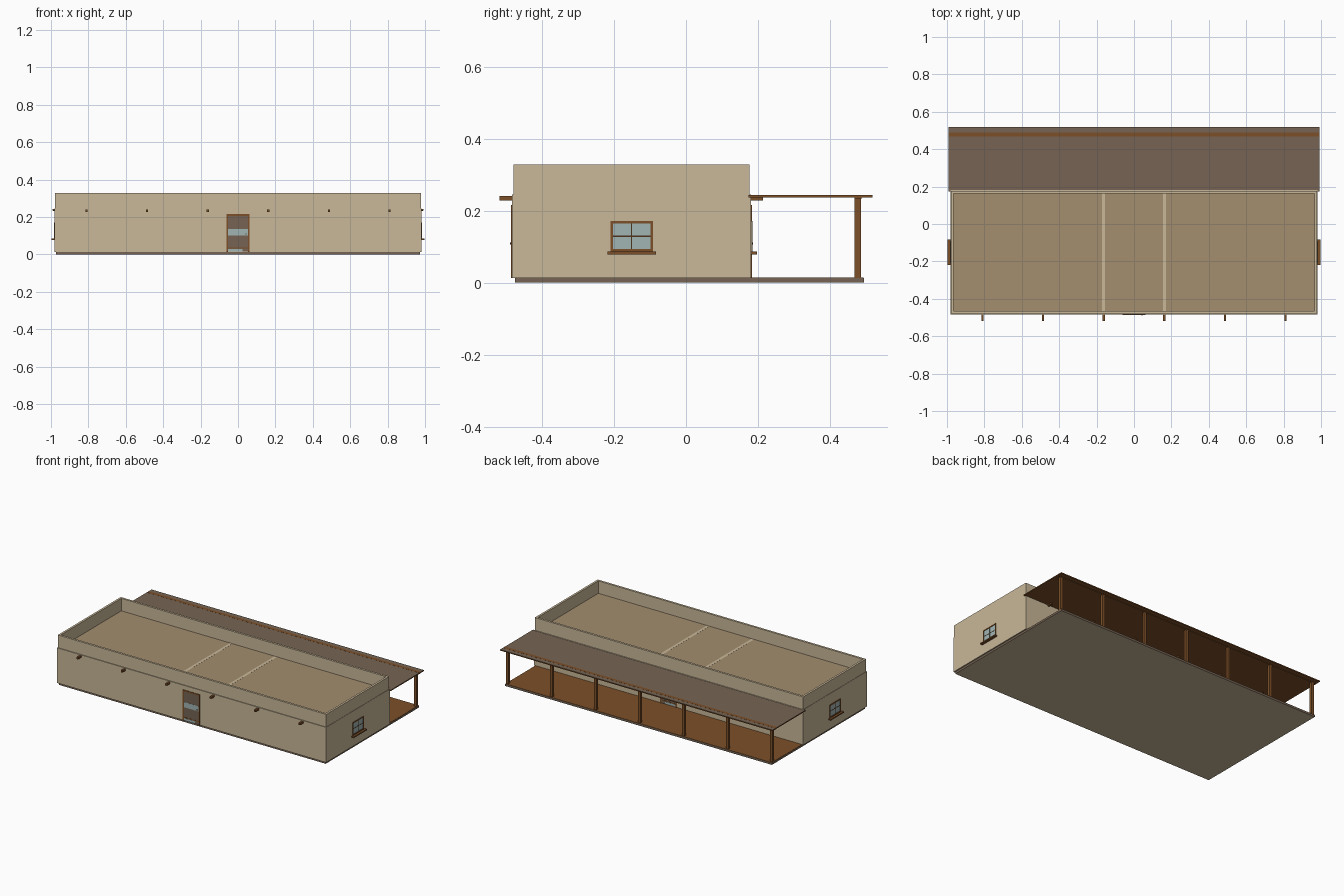
import bpy, bmesh

if "Cube" in bpy.data.objects:
    bpy.data.objects.remove(bpy.data.objects["Cube"])


def mat(name, r, g, b):
    lin = [((c / 255 + 0.055) / 1.055) ** 2.4 for c in (r, g, b)]
    m = bpy.data.materials.new(name)
    m.diffuse_color = (*lin, 1)
    m.use_nodes = True
    m.node_tree.nodes["Principled BSDF"].inputs["Base Color"].default_value = m.diffuse_color
    return m


ADOBE = mat("adobe", 201, 184, 153)
EARTH = mat("roof_earth", 164, 142, 110)
WOOD = mat("wood", 125, 80, 40)
GREY = mat("grey_brown", 118, 100, 83)
GLASS = mat("glass", 160, 181, 179)
DARK = mat("dark_wood", 75, 50, 27)


def box(name, x, y, z, *mats, rule=None):
    """Box from (min, max) ranges; rule maps a face normal to a material slot."""
    bm = bmesh.new()
    bmesh.ops.create_cube(bm, size=1)
    for v in bm.verts:
        v.co = [(r[0] + r[1]) / 2 + c * (r[1] - r[0]) for r, c in zip((x, y, z), v.co)]
    bm.normal_update()
    if rule:
        for f in bm.faces:
            f.material_index = rule(f.normal)
    me = bpy.data.meshes.new(name)
    bm.to_mesh(me)
    bm.free()
    for m in mats:
        me.materials.append(m)
    ob = bpy.data.objects.new(name, me)
    bpy.context.collection.objects.link(ob)
    return ob


def ring(name, x, y, z, t, m):
    """Hollow rectangular wall of thickness t."""
    box(name + "_front", x, (y[0], y[0] + t), z, m)
    box(name + "_back", x, (y[1] - t, y[1]), z, m)
    inner = (y[0] + t, y[1] - t)
    box(name + "_left", (x[0], x[0] + t), inner, z, m)
    box(name + "_right", (x[1] - t, x[1]), inner, z, m)


def wall_box(name, face, u, z, d, m):
    """Box on a wall: face = (axis, wall position, outward sign), u along the wall."""
    axis, pos, s = face
    n = sorted((pos + s * d[0], pos + s * d[1]))
    box(name, *((n, u) if axis == "x" else (u, n)), z, m)


def window(name, face, c):
    w, z0, z1, t = 0.059, 0.086, 0.172, 0.007
    wall_box(name + "_glass", face, (c - w, c + w), (z0, z1), (-0.01, 0.001), GLASS)
    for s in (-1, 1):
        e = sorted((c + s * w, c + s * (w - t)))
        wall_box(name + "_jamb", face, e, (z0, z1), (-0.01, 0.004), WOOD)
    for a in (z0, z1 - t):
        wall_box(name + "_rail", face, (c - w, c + w), (a, a + t), (-0.01, 0.004), WOOD)
    wall_box(name + "_mullion", face, (c - 0.0015, c + 0.0015), (z0, z1), (-0.01, 0.002), DARK)
    wall_box(name + "_crossbar", face, (c - w, c + w), (0.127, 0.131), (-0.01, 0.002), DARK)
    wall_box(name + "_sill", face, (c - 0.067, c + 0.067), (0.078, 0.086), (-0.01, 0.017), WOOD)


def door(name, face):
    wall_box(name + "_leaf", face, (-0.054, 0.054), (0.015, 0.208), (-0.01, 0.001), GREY)
    for s in (-1, 1):
        e = sorted((s * 0.062, s * 0.054))
        wall_box(name + "_jamb", face, e, (0.013, 0.216), (-0.01, 0.003), WOOD)
    wall_box(name + "_head", face, (-0.062, 0.062), (0.206, 0.216), (-0.01, 0.003), WOOD)
    wall_box(name + "_pane", face, (-0.053, 0.053), (0.102, 0.136), (0, 0.0018), GLASS)
    wall_box(name + "_lower_pane", face, (-0.053, 0.025), (0.016, 0.03), (0, 0.0018), GLASS)
    wall_box(name + "_rail", face, (-0.053, 0.053), (0.032, 0.038), (0, 0.002), WOOD)
    wall_box(name + "_handle", face, (0.04, 0.046), (0.106, 0.112), (0, 0.005), DARK)


# foundation and porch deck
box("foundation", (-0.973, 0.973), (-0.476, 0.495), (0, 0.0135), GREY, ADOBE,
    rule=lambda n: 1 if n.z < -0.5 else 0)
box("porch_deck", (-0.972, 0.972), (0.17, 0.494), (0.011, 0.0145), WOOD)

# walls, set-back parapet, flat roof and partitions showing through it
ring("wall", (-0.981, 0.981), (-0.484, 0.181), (0.0135, 0.245), 0.02, ADOBE)
ring("parapet", (-0.979, 0.979), (-0.479, 0.177), (0.245, 0.328), 0.014, ADOBE)
box("flat_roof", (-0.966, 0.966), (-0.466, 0.164), (0.236, 0.246), EARTH)
for s in (-1, 1):
    box("partition_wall", (s * 0.163 - 0.009, s * 0.163 + 0.009), (-0.464, 0.163),
        (0.0135, 0.2465), ADOBE)

# roof beams running through the house
for i in range(6):
    x = -0.81 + i * 0.324
    box("roof_beam", (x - 0.006, x + 0.006), (-0.518, 0.214), (0.228, 0.2405), WOOD)

# porch roof with edge beam and seven posts
box("porch_roof", (-0.993, 0.993), (0.174, 0.518), (0.2365, 0.2435), WOOD, GREY,
    rule=lambda n: 1 if n.z > 0.5 else 0)
box("porch_beam", (-0.99, 0.99), (0.468, 0.488), (0.233, 0.244), WOOD)
for i in range(7):
    x = -0.963 + i * 0.321
    box("porch_post", (x - 0.009, x + 0.009), (0.469, 0.487), (0.013, 0.236), WOOD)

# openings
FRONT, BACK = ("y", -0.484, -1), ("y", 0.181, 1)
door("front_door", FRONT)
door("back_door", BACK)
for s in (-1, 1):
    window("end_window", ("x", s * 0.981, s), -0.151)
    window("back_window", BACK, s * 0.5)
